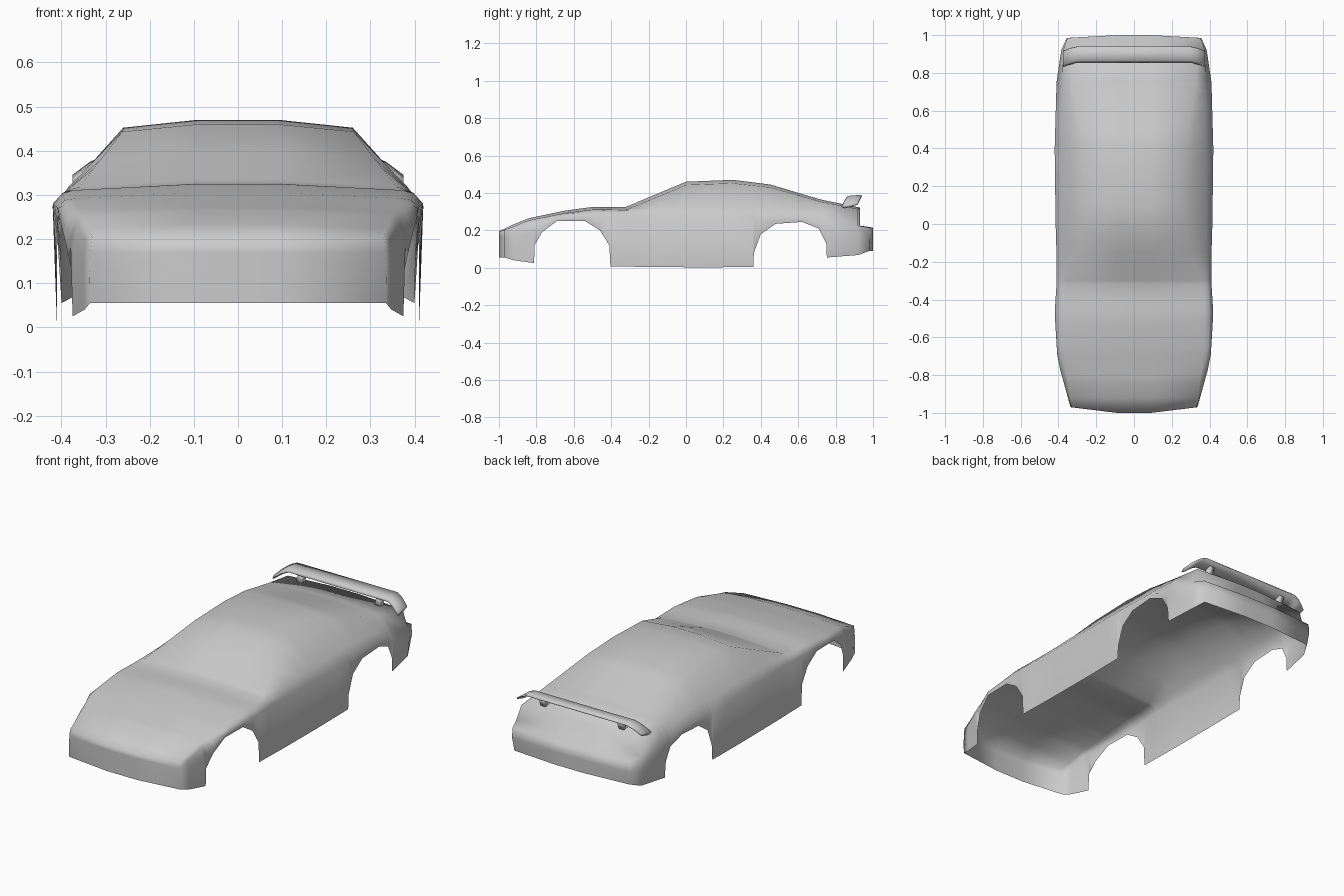
import bpy
import bmesh

cube = bpy.data.objects.get("Cube")
if cube:
    bpy.data.objects.remove(cube, do_unlink=True)

paint = bpy.data.materials.new("grey_paint")
paint.use_nodes = True
grey = (0.6, 0.6, 0.6, 1)
paint.diffuse_color = grey
paint.node_tree.nodes["Principled BSDF"].inputs["Base Color"].default_value = grey


def lookup(profile, y):
    """Piecewise linear value of a (y, value) profile."""
    if y <= profile[0][0]:
        return profile[0][1]
    for (y0, v0), (y1, v1) in zip(profile, profile[1:]):
        if y <= y1:
            return v0 + (v1 - v0) * (y - y0) / (y1 - y0)
    return profile[-1][1]


def finish(name, bm, mirror=True):
    """Turn a half mesh into a smooth mirrored object."""
    bmesh.ops.recalc_face_normals(bm, faces=bm.faces)
    highest = max(bm.faces, key=lambda f: f.calc_center_median().z)
    if highest.normal.z < 0:
        bmesh.ops.reverse_faces(bm, faces=bm.faces)
    for face in bm.faces:
        face.smooth = True
    mesh = bpy.data.meshes.new(name)
    bm.to_mesh(mesh)
    bm.free()
    mesh.materials.append(paint)
    obj = bpy.data.objects.new(name, mesh)
    bpy.context.collection.objects.link(obj)
    if mirror:
        mod = obj.modifiers.new("mirror", "MIRROR")
        mod.merge_threshold = 0.0005
    return obj


def bridge(bm, row_a, row_b):
    for i in range(len(row_a) - 1):
        bm.faces.new((row_a[i], row_a[i + 1], row_b[i + 1], row_b[i]))


# Lengthwise profiles of the body shell
roof_z = [(-.97, .213), (-.84, .265), (-.65, .305), (-.5, .325), (-.32, .326), (0, .46),
          (.25, .47), (.45, .445), (.72, .365), (.92, .322)]
shoulder_x = [(-.97, .33), (-.72, .365), (-.5, .372), (-.32, .365), (0, .262),
              (.25, .26), (.45, .275), (.72, .325), (.92, .345)]
shoulder_drop = [(-.97, .01), (-.32, .016), (.25, .018), (.92, .008)]
belt_x = [(-.97, .334), (-.72, .39), (-.47, .398), (-.27, .385), (.36, .378),
          (.75, .38), (.92, .375)]
belt_z = [(-.97, .17), (-.84, .238), (-.65, .288), (-.47, .304), (0, .32),
          (.48, .318), (.75, .295), (.92, .225)]
waist_x = [(-.97, .336), (-.72, .405), (-.47, .42), (-.27, .407), (0, .415),
           (.4, .42), (.75, .41), (.92, .385)]
waist_z = [(-.97, .12), (-.81, .205), (-.69, .27), (-.47, .28), (.62, .272),
           (.75, .22), (.92, .16)]
hem_x = [(-.97, .335), (-.81, .375), (-.77, .39), (-.69, .405), (-.41, .41),
         (.36, .41), (.62, .413), (.75, .4), (.92, .375)]
# Lower edge with the wheel arches
hem_z = [(-.97, .055), (-.92, .04), (-.812, .025), (-.81, .12), (-.77, .19),
         (-.69, .25), (-.54, .25), (-.46, .2), (-.41, .12), (-.404, .008),
         (-.2, .004), (.1, .002), (.36, .004), (.363, .08), (.4, .18), (.48, .235),
         (.62, .245), (.71, .21), (.75, .13), (.753, .055), (.92, .068)]

# Body shell: cross-sections lofted from nose to tail
bm = bmesh.new()
stations = sorted({y for p in (roof_z, hem_z, [(-.3, 0), (-.15, 0)]) for y, _ in p})
rows = []
for y in stations:
    top = lookup(roof_z, y)
    bow = -.03 if y == stations[0] else .01 if y == stations[-1] else 0
    dip = .018 if bow < 0 else 0
    points = [
        (0, y + bow, top - dip),
        (.09, y + bow, top - dip),
        (lookup(shoulder_x, y), y, top - lookup(shoulder_drop, y)),
        (lookup(belt_x, y), y, lookup(belt_z, y)),
        (lookup(waist_x, y), y, lookup(waist_z, y)),
        (lookup(hem_x, y), y, lookup(hem_z, y)),
    ]
    rows.append([bm.verts.new(p) for p in points])
for a, b in zip(rows, rows[1:]):
    bridge(bm, a, b)


def wall(start, corners, y):
    """Fill downwards from a centre row along the given corner vertices."""
    row = start
    for corner in corners:
        z = corner.co.z
        below = [bm.verts.new((0, y, z)), bm.verts.new((.09, y, z)), corner]
        bridge(bm, row, below)
        row = below
    return row


# Nose, tail panel, shelf and rear bumper
wall(rows[0][:3], rows[0][3:], -1)
tail = rows[-1]
ledge = wall(tail[:3], tail[3:4], .93)
bumper = [bm.verts.new(p) for p in ((.352, .985, .213), (.356, .985, .16), (.345, .98, .09))]
lip = [bm.verts.new((0, 1, .215)), bm.verts.new((.09, 1, .215)), bumper[0]]
bridge(bm, tail[3:], bumper)
bridge(bm, ledge, lip)
wall(lip, bumper[1:], 1)
finish("body_shell", bm)

# Rear wing: a slim section swept sideways with drooping tips
bm = bmesh.new()
section = [(.0, .0), (.012, .014), (.085, .02), (.087, .012), (.02, -.008)]
rings = []
for x, y, z in ((0, .853, .37), (.3, .853, .37), (.335, .845, .355), (.375, .83, .325)):
    rings.append([bm.verts.new((x, y + dy, z + dz)) for dy, dz in section])
for a, b in zip(rings, rings[1:]):
    bridge(bm, a + a[:1], b + b[:1])
bm.faces.new(rings[-1])
finish("rear_wing", bm)

# Wing supports
bm = bmesh.new()
ends = [[bm.verts.new((x, y + lean, z)) for x, y in
         ((.22, .865), (.25, .865), (.25, .9), (.22, .9))]
        for z, lean in ((.325, -.01), (.375, .01))]
bridge(bm, ends[0] + ends[0][:1], ends[1] + ends[1][:1])
for end in ends:
    bm.faces.new(end)
finish("wing_supports", bm)
